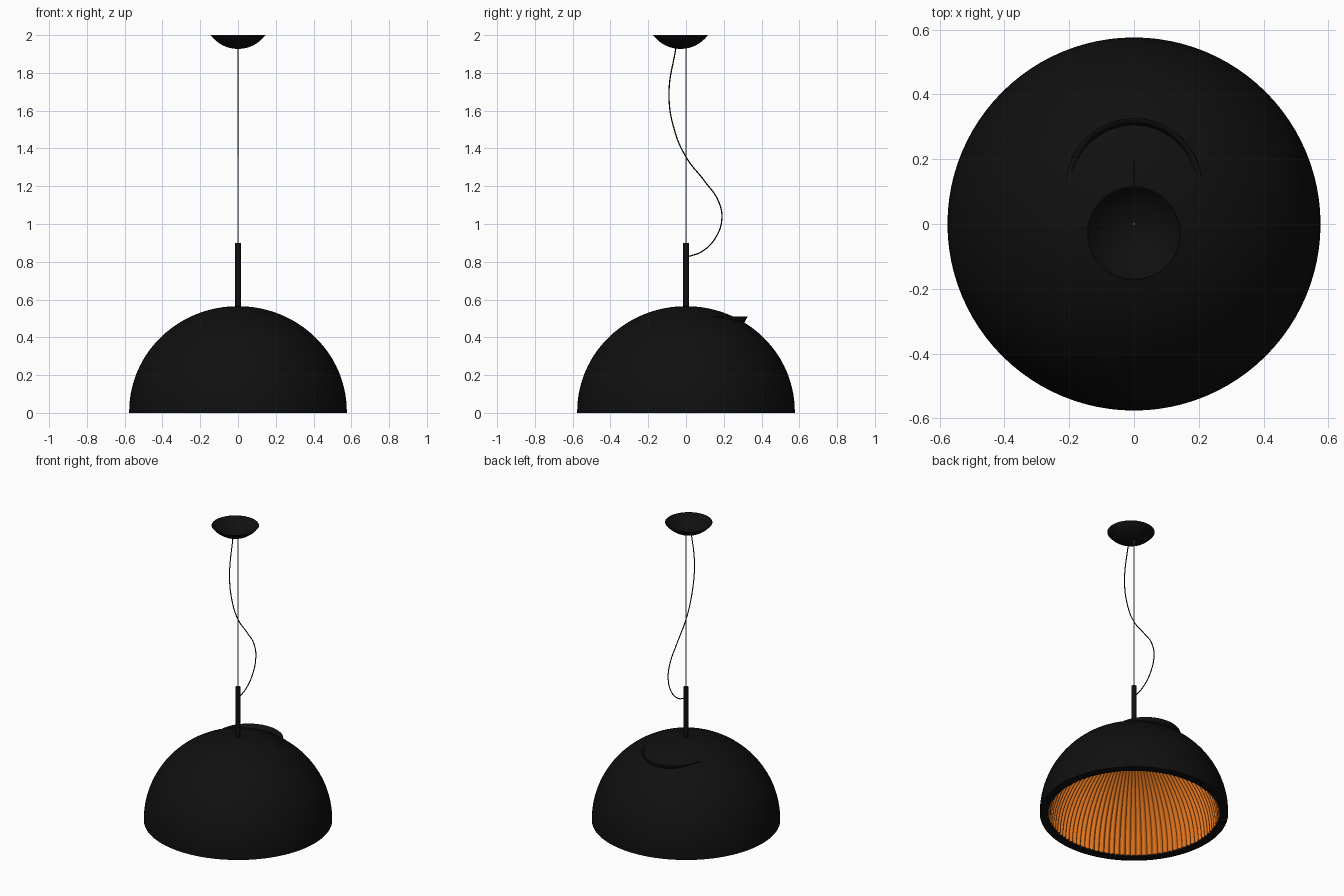
import bpy, math
from math import sin, cos, pi, sqrt

cube = bpy.data.objects.get("Cube")
if cube:
    bpy.data.objects.remove(cube)


def material(name, rgb):
    m = bpy.data.materials.new(name)
    m.use_nodes = True
    m.diffuse_color = (*rgb, 1)
    m.node_tree.nodes["Principled BSDF"].inputs["Base Color"].default_value = (*rgb, 1)
    return m


BLACK = material("matte black", (0.005, 0.005, 0.005))
ORANGE = material("warm orange", (0.72, 0.17, 0.012))
STEEL = material("steel grey", (0.32, 0.32, 0.33))

R, H = 0.576, 0.565        # shade radius and height


def grid_object(name, rows, mat, closed=True, angle=40):
    """Skin a list of equally long point rows."""
    n = len(rows[0])
    verts = [p for row in rows for p in row]
    faces = []
    for i in range(len(rows) - 1):
        for j in range(n if closed else n - 1):
            k = (j + 1) % n
            faces.append((i * n + j, i * n + k, (i + 1) * n + k, (i + 1) * n + j))
    me = bpy.data.meshes.new(name)
    me.from_pydata(verts, [], faces)
    me.materials.append(mat)
    ob = bpy.data.objects.new(name, me)
    bpy.context.collection.objects.link(ob)
    bpy.ops.object.select_all(action="DESELECT")
    ob.select_set(True)
    bpy.context.view_layer.objects.active = ob
    bpy.ops.object.shade_smooth_by_angle(angle=math.radians(angle))
    return ob


def lathe(name, profile, mat, y=0, steps=96, flute=lambda a: 1):
    """Revolve (radius, z) points; flute scales the radius by angle."""
    angles = [2 * pi * j / steps for j in range(steps)]
    rows = [[(r * flute(a) * cos(a), y + r * flute(a) * sin(a), z) for a in angles]
            for r, z in profile]
    return grid_object(name, rows, mat)


def dome(r, h, z0, steps=28):
    return [(r * cos(t), z0 + (h - z0) * sin(t))
            for t in (pi / 2 * 0.999 * i / steps for i in range(steps + 1))]


# Outer shade with its flat bottom rim
lathe("shade", [(0.524, 0.012), (0.524, 0), (R, 0)] + dome(R, H, 0.008), BLACK)

# Fluted liner, wound from the apex down so it faces inward
FLUTES = 100
lathe("fluted_liner", dome(0.528, 0.535, 0.004)[::-1], ORANGE, steps=FLUTES * 8,
      flute=lambda a: 1 - 0.028 * abs(cos(FLUTES * a / 2)))

# Flared lip on the back of the shade, its foot following the dome
CY, TOP, FOOT, LIP_Z = 0.115, 0.210, 0.188, 0.51
top, foot = [], []
for j in range(49):
    a = pi * j / 48
    x, y = FOOT * cos(a), CY + FOOT * sin(a)
    z = H * sqrt(1 - (x * x + y * y) / R ** 2) - 0.008
    foot.append((x, y, min(z, LIP_Z - 0.005)))
    top.append((TOP * cos(a), CY + TOP * sin(a), LIP_Z))
lip = grid_object("back_lip", [foot, top], BLACK, closed=False)
mod = lip.modifiers.new("thickness", "SOLIDIFY")
mod.thickness = 0.004
mod.offset = 0

# Ceiling canopy: an open shallow bowl
CAP_R, CAP_H = 0.145, 0.073
ball = (CAP_R ** 2 + CAP_H ** 2) / (2 * CAP_H)
reach = math.asin(CAP_R / ball)


def bowl(radius):
    return [(radius * sin(t), 2 - CAP_H + ball - radius * cos(t))
            for t in (reach * max(i, 0.02) / 14 for i in range(15))]


outer, inner = bowl(ball), bowl(ball - 0.004)
inner[-1] = (CAP_R - 0.004, 2)
outer[-1] = (CAP_R, 2)
lathe("ceiling_canopy", outer + inner[::-1], BLACK, y=-0.029, steps=64)


# Stem and steel suspension wire
def cylinder(name, r, z0, z1, mat, sides):
    bpy.ops.mesh.primitive_cylinder_add(vertices=sides, radius=r, depth=z1 - z0,
                                        location=(0, 0, (z0 + z1) / 2))
    ob = bpy.context.object
    ob.name = name
    ob.data.materials.append(mat)
    bpy.ops.object.shade_smooth_by_angle(angle=math.radians(40))


cylinder("stem", 0.015, 0.55, 0.9, BLACK, 32)
cylinder("suspension_wire", 0.003, 0.89, 2.0, STEEL, 12)

# Slack power cord
path = [(-0.053, 1.935), (-0.09, 1.69), (-0.062, 1.5), (0, 1.355), (0.1, 1.225),
        (0.17, 1.125), (0.19, 1.03), (0.155, 0.925), (0.085, 0.855), (0.005, 0.825)]
curve = bpy.data.curves.new("power_cord", "CURVE")
curve.dimensions = "3D"
curve.bevel_depth = 0.0032
curve.bevel_resolution = 2
curve.use_fill_caps = True
spline = curve.splines.new("BEZIER")
spline.bezier_points.add(len(path) - 1)
for p, (y, z) in zip(spline.bezier_points, path):
    p.co = (0, y, z)
    p.handle_left_type = p.handle_right_type = "AUTO"
curve.materials.append(BLACK)
bpy.context.collection.objects.link(bpy.data.objects.new("power_cord", curve))
